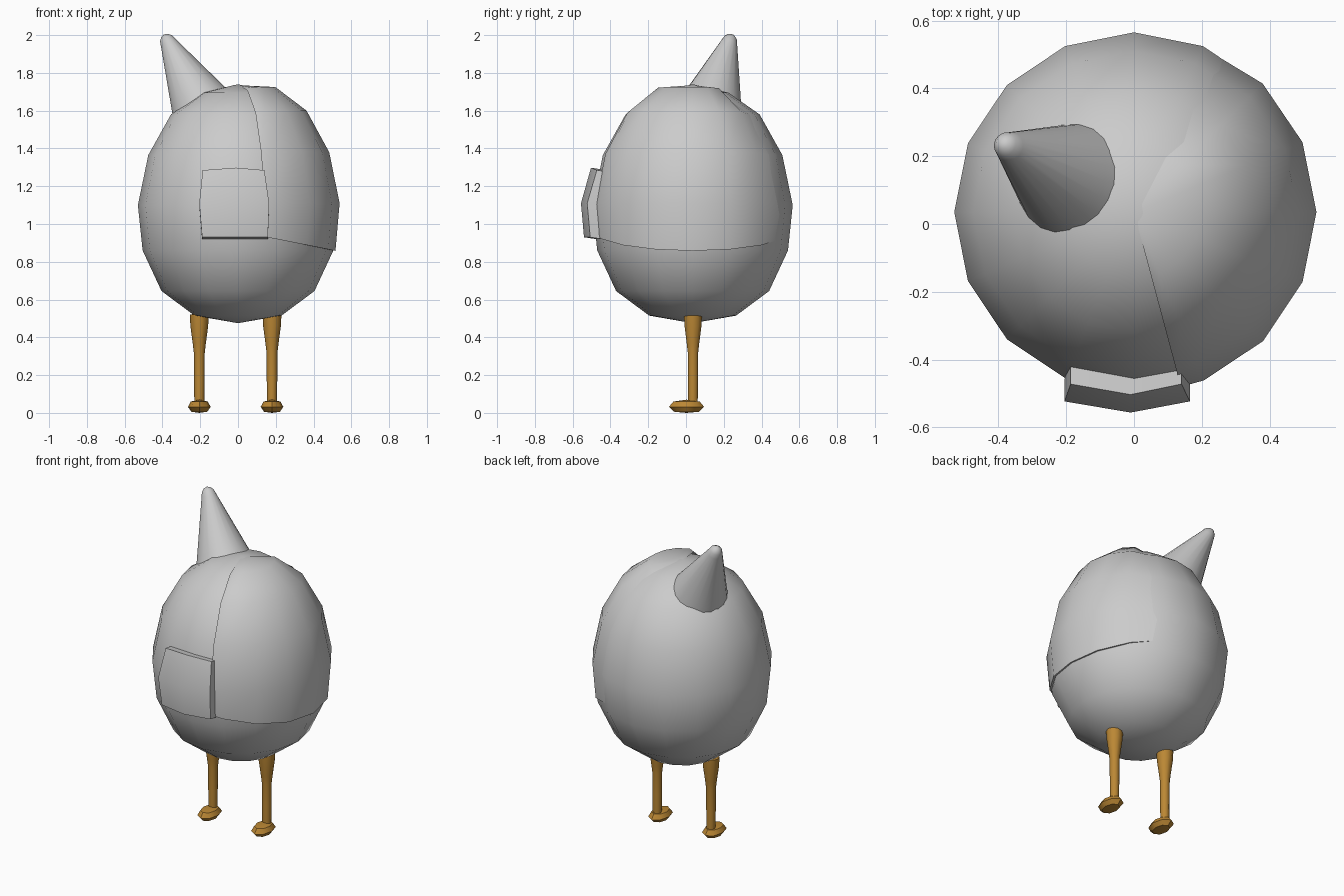
import bpy, bmesh, math
from mathutils import Vector, Matrix

if "Cube" in bpy.data.objects:
    bpy.data.objects.remove(bpy.data.objects["Cube"])


def material(name, rgb):
    m = bpy.data.materials.new(name)
    m.diffuse_color = (*rgb, 1)
    m.use_nodes = True
    m.node_tree.nodes["Principled BSDF"].inputs["Base Color"].default_value = m.diffuse_color
    return m


GREY = material("soft grey", (0.6, 0.6, 0.6))
ORANGE = material("leg orange", (0.50, 0.245, 0.035))


def finish(name, bm, mat, angle):
    bmesh.ops.remove_doubles(bm, verts=bm.verts, dist=1e-5)
    bmesh.ops.recalc_face_normals(bm, faces=bm.faces)
    me = bpy.data.meshes.new(name)
    bm.to_mesh(me)
    bm.free()
    ob = bpy.data.objects.new(name, me)
    bpy.context.collection.objects.link(ob)
    me.materials.append(mat)
    bpy.ops.object.select_all(action='DESELECT')
    ob.select_set(True)
    bpy.context.view_layer.objects.active = ob
    bpy.ops.object.shade_smooth_by_angle(angle=math.radians(angle))
    return ob


def skin(bm, rows, closed):
    """Bridge rows of points with faces; points at one place collapse."""
    grid = [[bm.verts.new(p) for p in row] for row in rows]
    for a, b in zip(grid, grid[1:]):
        n = len(a)
        for i in range(n if closed else n - 1):
            j = (i + 1) % n
            bm.faces.new((a[i], a[j], b[j], b[i]))


def revolve(name, profile, segs, mat, matrix, angle=50):
    bm = bmesh.new()
    turn = [2 * math.pi * i / segs for i in range(segs)]
    skin(bm, [[matrix @ Vector((r * math.cos(t), r * math.sin(t), z)) for t in turn]
              for r, z in profile], True)
    return finish(name, bm, mat, angle)


# Egg-shaped body
EGG = [(0, .475), (.23, .515), (.405, .645), (.505, .86), (.53, 1.1),
       (.475, 1.365), (.355, 1.58), (.19, 1.695), (0, 1.74)]
CY = 0.035
revolve("body", EGG, 16, GREY, Matrix.Translation((0, CY, 0)), 60)


def egg_radius(z):
    for (r0, z0), (r1, z1) in zip(EGG, EGG[1:]):
        if z0 <= z <= z1:
            return r0 + (r1 - r0) * (z - z0) / (z1 - z0)


# Thin overlapping wing shell on the right side, with a sloping lower edge
columns = [(-75, .4), (-67.5, .9), (-45, 1), (-22.5, 1), (0, 1),
           (22.5, 1), (45, .8), (67.5, -.4)]
rows = [[] for _ in range(7)]
for deg, lift in columns:
    c, s = math.cos(math.radians(deg)), math.sin(math.radians(deg))
    edge = .86 + .2 * (.5 - .51 * c)
    er = egg_radius(edge)
    ring = [(er - .03, edge + .005), (er + .012 * lift, edge)]
    ring += [(r + .008 * lift, z + dz * lift)
             for (r, z), dz in zip(EGG[4:8], (.01, .015, .02, .03))]
    ring.append((0, 1.735))
    for row, (r, z) in zip(rows, ring):
        row.append(Vector((r * c, CY + r * s, z)))
shell = bmesh.new()
skin(shell, rows, False)
finish("wing_shell", shell, GREY, 50)

# Bent front plate: three rows by three columns, front and back layers
front = [(-.19, .158, .93, -.507, -.54), (-.205, .165, 1.11, -.523, -.556),
         (-.187, .14, 1.285, -.472, -.503)]
plate = bmesh.new()
loops = []
for x0, x1, z, y_side, y_mid in front:
    mid = z + (.013 if z > 1.2 else 0)
    outer = [(x0, y_side, z), (-.01, y_mid, mid), (x1, y_side, z)]
    inner = [(x, y + .065, zz - .01) for x, y, zz in reversed(outer)]
    loops.append([Vector(p) for p in outer + inner])
skin(plate, loops, True)
plate.verts.ensure_lookup_table()
for start in (0, 12):
    v = plate.verts[start:start + 6]
    plate.faces.new((v[0], v[1], v[4], v[5]))
    plate.faces.new((v[1], v[2], v[3], v[4]))
finish("front_plate", plate, GREY, 30)

# Round-tipped horn leaning to one side
base, tip = Vector((-.215, .145, 1.665)), Vector((-.392, .241, 2.003))
axis = tip - base
length = axis.length
horn = [(0, -.1), (.185, -.1), (.152, 0), (.045, length - .055),
        (.036, length - .025), (.02, length - .007), (0, length)]
revolve("horn", horn, 20, GREY,
        Matrix.Translation(base) @ axis.to_track_quat('Z', 'Y').to_matrix().to_4x4(), 50)

# Legs with a slight knee, and flattened feet
LEG = [(0, .53), (.05, .52), (.047, .46), (.035, .37), (.029, .32),
       (.028, .18), (.026, .04), (0, .04)]
FOOT = [(0, 0), (.042, .006), (.06, .032), (.045, .06), (0, .07)]
for side, x in (("left", -.205), ("right", .18)):
    revolve(side + "_leg", LEG, 10, ORANGE, Matrix.Translation((x, .037, 0)))
    revolve(side + "_foot", FOOT, 8, ORANGE,
            Matrix.Translation((x, .003, 0)) @ Matrix.Diagonal((1, 1.55, 1, 1)), 40)
